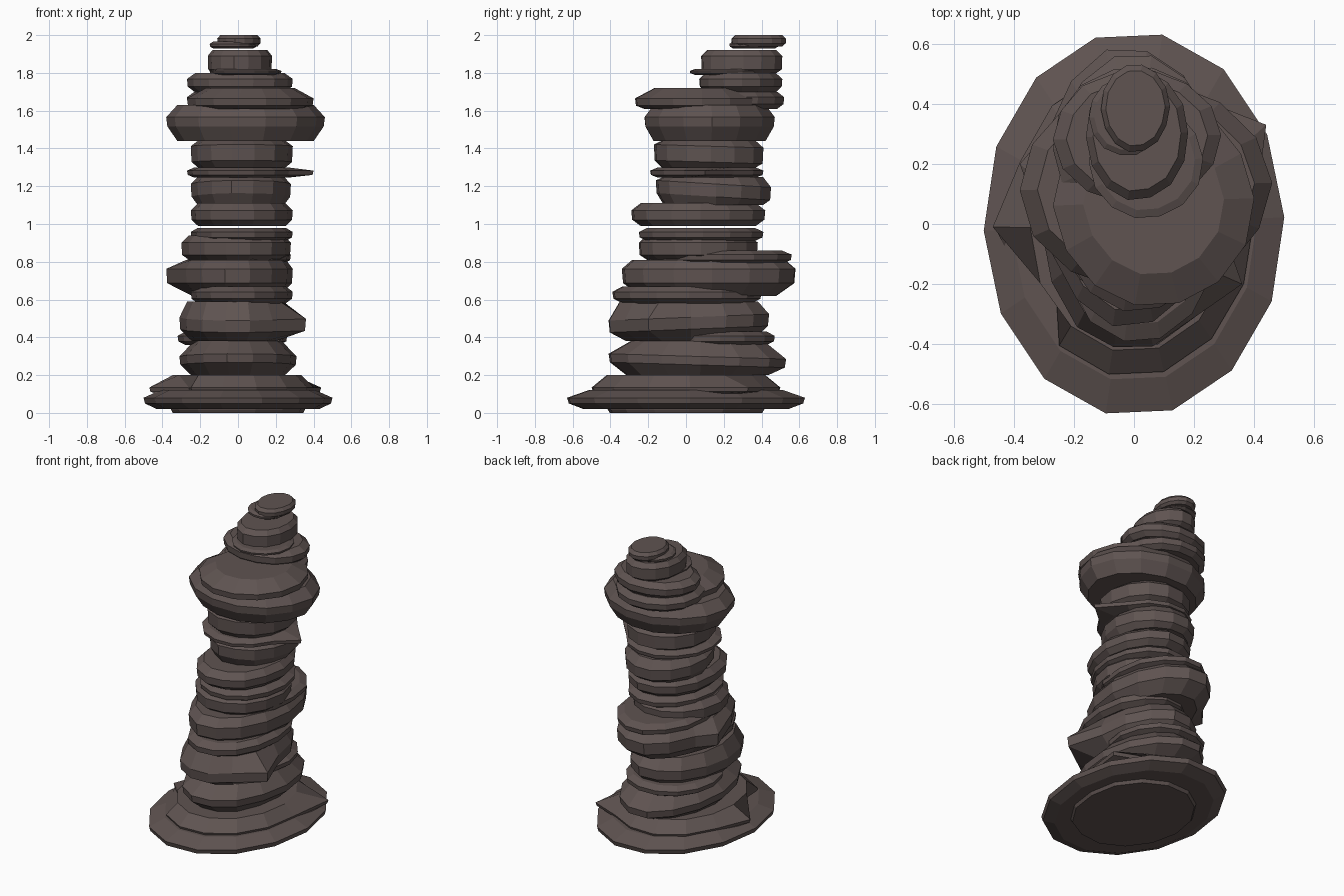
import bpy, bmesh, math, random

if "Cube" in bpy.data.objects:
    bpy.data.objects.remove(bpy.data.objects["Cube"])

random.seed(4)
stone = bpy.data.materials.new("dark_brown_stone")
stone.diffuse_color = (0.115, 0.088, 0.083, 1)
stone.use_nodes = True
stone.node_tree.nodes["Principled BSDF"].inputs["Base Color"].default_value = stone.diffuse_color


def fit(pts, x0, x1, y0, y1):
    """Stretch an outline so that it fills the given extents."""
    xs, ys = [p[0] for p in pts], [p[1] for p in pts]
    fx = (x1 - x0) / (max(xs) - min(xs))
    fy = (y1 - y0) / (max(ys) - min(ys))
    return [(x0 + (x - min(xs)) * fx, y0 + (y - min(ys)) * fy) for x, y in pts]


def slab(name, z0, z1, x0, x1, y0, y1, bottom=0.86, top=0.86, low=0.27,
         high=0.68, spurs=(), tilt=0.0, sides=14, rough=0.015):
    """Flat-faced stone: bottom ring, two wide rings, top ring."""
    outline = []
    for i in range(sides):
        a = 0.035 + 2 * math.pi * i / sides
        r = 1 + random.uniform(-rough, rough)
        outline.append((r * math.cos(a), r * math.sin(a)))
    outline = fit(outline, x0, x1, y0, y1)
    cx, cy, h = (x0 + x1) / 2, (y0 + y1) / 2, z1 - z0
    # pull the nearest corner out to each spur point, on the wide rings only
    wide = list(outline)
    for s in spurs:
        k = min(range(sides), key=lambda i: math.dist(outline[i], s))
        wide[k] = s
    bm = bmesh.new()
    rings = []
    for f, s in ((0, bottom), (low, 0.985), (high, 1.0), (1, top)):
        ring = []
        for x, y in (wide if 0 < f < 1 else outline):
            z = z0 + f * h
            if 0 < f < 1:
                z += tilt * (y - cy)
            ring.append(bm.verts.new((cx + (x - cx) * s, cy + (y - cy) * s, z)))
        rings.append(ring)
    for a, b in zip(rings, rings[1:]):
        for i in range(sides):
            j = (i + 1) % sides
            bm.faces.new((a[i], a[j], b[j], b[i]))
    bm.faces.new(rings[0][::-1])
    bm.faces.new(rings[-1])
    bmesh.ops.recalc_face_normals(bm, faces=bm.faces)
    me = bpy.data.meshes.new(name)
    bm.to_mesh(me)
    bm.free()
    me.materials.append(stone)
    ob = bpy.data.objects.new(name, me)
    bpy.context.collection.objects.link(ob)


# broad foot
slab("base_slab", 0.02, 0.12, -0.5, 0.5, -0.63, 0.63, bottom=0.86, top=0.82,
     low=0.3, high=0.6, rough=0)
slab("base_underside", 0, 0.06, -0.36, 0.36, -0.42, 0.42, bottom=0.96)
slab("foot_slab", 0.09, 0.2, -0.41, 0.4, -0.5, 0.5, bottom=0.96, top=0.84,
     low=0.2, high=0.4, spurs=((-0.47, -0.01), (0.44, 0.33), (-0.26, -0.22)))

# lower column
slab("lower_rock", 0.2, 0.38, -0.31, 0.31, -0.41, 0.53, bottom=0.8, top=0.75,
     low=0.3, high=0.55, tilt=-0.03)
slab("wedge_rock", 0.36, 0.43, -0.32, 0.26, -0.13, 0.47)
slab("spur_rock", 0.38, 0.59, -0.31, 0.28, -0.41, 0.44, bottom=0.78, top=0.86,
     low=0.3, high=0.6, spurs=((0.36, -0.2),), tilt=0.04)
slab("thin_rock", 0.58, 0.67, -0.25, 0.29, -0.39, 0.4)
slab("wide_rock", 0.62, 0.81, -0.31, 0.29, -0.34, 0.58, bottom=0.78, top=0.88,
     low=0.35, high=0.75, spurs=((-0.38, 0.2),))
slab("back_ledge", 0.79, 0.86, -0.27, 0.28, -0.2, 0.56)
slab("middle_rock", 0.81, 0.94, -0.3, 0.28, -0.25, 0.38, low=0.2, high=0.7)
slab("middle_cap", 0.91, 0.98, -0.25, 0.29, -0.25, 0.41)

# upper column
slab("split_rock", 0.99, 1.11, -0.25, 0.29, -0.29, 0.42)
slab("leaning_rock", 1.1, 1.25, -0.25, 0.28, -0.16, 0.45, low=0.3, high=0.75,
     tilt=-0.06)
slab("thin_ledge", 1.245, 1.3, -0.27, 0.3, -0.19, 0.41, spurs=((0.4, 0.1),))
slab("neck_rock", 1.3, 1.44, -0.25, 0.29, -0.17, 0.41, low=0.2, high=0.8,
     tilt=-0.03)
slab("head_rock", 1.44, 1.63, -0.38, 0.46, -0.22, 0.47, low=0.4, high=0.66)
slab("brow_slab", 1.61, 1.72, -0.27, 0.4, -0.27, 0.42, low=0.15, high=0.5,
     top=0.7)

# tapering top, set towards the back
slab("shoulder_slab", 1.61, 1.7, -0.27, 0.29, 0.0, 0.52)
slab("crown_slab", 1.7, 1.8, -0.27, 0.29, 0.07, 0.51, top=0.84)
slab("crown_chip", 1.79, 1.82, -0.15, 0.23, 0.02, 0.4)
slab("crown_rock", 1.8, 1.92, -0.16, 0.18, 0.08, 0.51, low=0.15, high=0.75)
slab("tip_chip", 1.93, 1.965, -0.15, 0.1, 0.23, 0.49)
slab("tip_stone", 1.94, 2.0, -0.11, 0.12, 0.24, 0.53)
